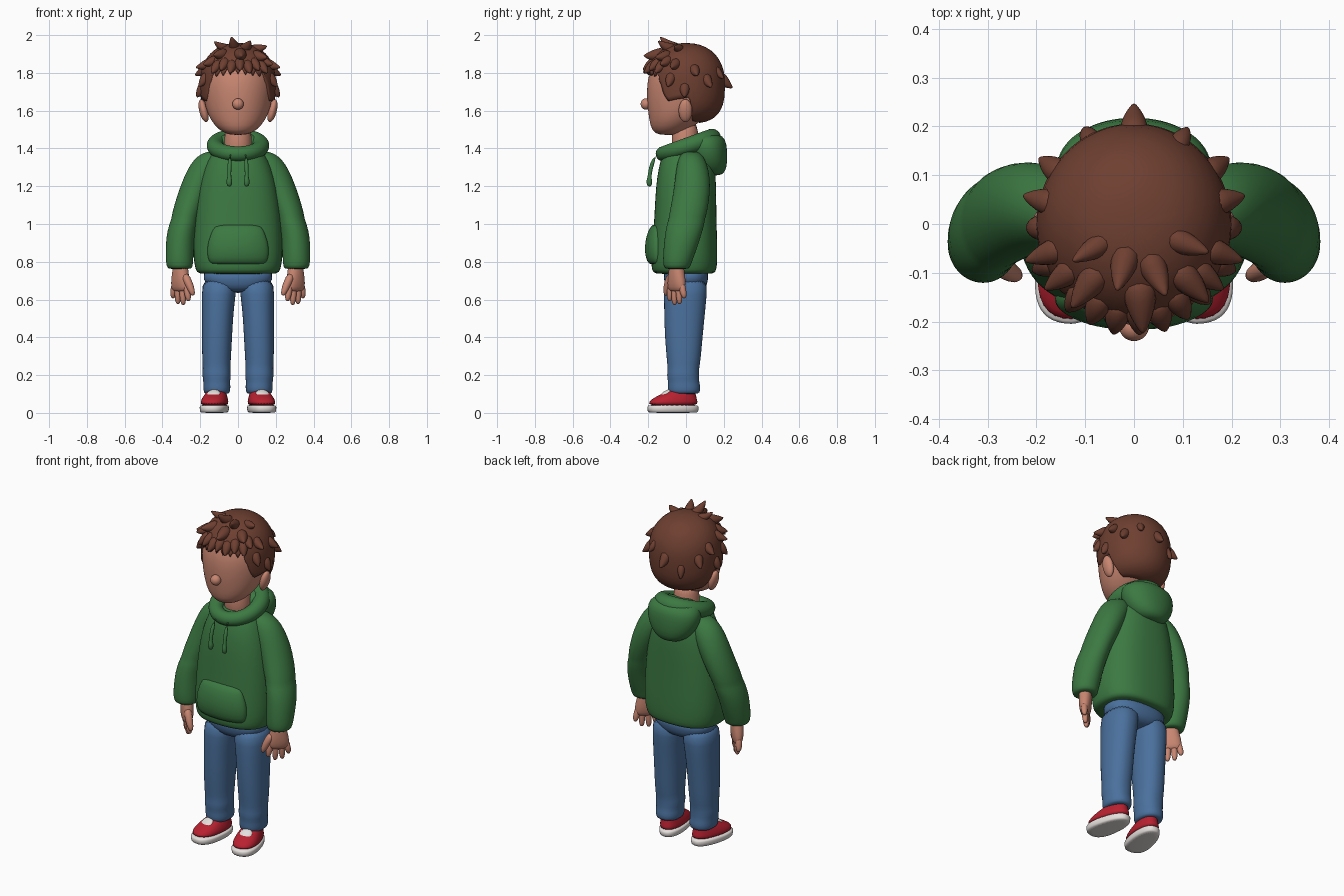
import bpy, bmesh
from math import sin, cos, pi, radians, acos, copysign
from mathutils import Vector, Matrix

if "Cube" in bpy.data.objects:
    bpy.data.objects.remove(bpy.data.objects["Cube"])


def material(name, r, g, b):
    m = bpy.data.materials.new(name)
    m.use_nodes = True
    m.diffuse_color = (r, g, b, 1)
    m.node_tree.nodes["Principled BSDF"].inputs["Base Color"].default_value = (r, g, b, 1)
    return m


SKIN = material("skin", .58, .24, .165)
HAIR = material("brown hair", .155, .05, .03)
GREEN = material("green cloth", .045, .19, .055)
DENIM = material("blue denim", .07, .165, .34)
RED = material("red canvas", .48, .015, .03)
WHITE = material("white rubber", .78, .74, .72)


def finish(name, bm, mat, subdivide=0):
    bmesh.ops.recalc_face_normals(bm, faces=bm.faces)
    for f in bm.faces:
        f.smooth = True
    mesh = bpy.data.meshes.new(name)
    bm.to_mesh(mesh)
    bm.free()
    mesh.materials.append(mat)
    ob = bpy.data.objects.new(name, mesh)
    bpy.context.collection.objects.link(ob)
    if subdivide:
        mod = ob.modifiers.new("smooth", 'SUBSURF')
        mod.levels = mod.render_levels = subdivide
    return ob


def skin(name, rings, mat, subdivide=1, caps=(True, True), closed=False):
    """Bridge equal rings of points into one surface."""
    bm = bmesh.new()
    vs = [[bm.verts.new(p) for p in ring] for ring in rings]
    n = len(vs[0])
    pairs = list(zip(vs, vs[1:])) + ([(vs[-1], vs[0])] if closed else [])
    for lo, hi in pairs:
        for i in range(n):
            j = (i + 1) % n
            bm.faces.new((lo[i], lo[j], hi[j], hi[i]))
    if caps[0] and not closed:
        bm.faces.new(vs[0])
    if caps[1] and not closed:
        bm.faces.new(vs[-1])
    return finish(name, bm, mat, subdivide)


def power(v, p):
    return copysign(abs(v) ** (2 / p), v)


def loft(name, sections, mat, p=2.0, segs=28, side=1, warp=None, subdivide=1):
    """Stack horizontal sections given as (z, cx, cy, rx, ry)."""
    rings = []
    for z, cx, cy, rx, ry in sections:
        ring = []
        for i in range(segs):
            a = 2 * pi * i / segs
            v = Vector((cx + rx * power(cos(a), p), cy + ry * power(sin(a), p), z))
            v = warp(v) if warp else v
            v.x *= side
            ring.append(v)
        rings.append(ring)
    return skin(name, rings, mat, subdivide)


def tube(name, path, radii, mat, segs=10, closed=False):
    pts = [Vector(p) for p in path]
    n = len(pts)
    rings = []
    for i, (p, r) in enumerate(zip(pts, radii)):
        nxt = pts[(i + 1) % n] if closed else pts[min(i + 1, n - 1)]
        prv = pts[i - 1] if closed else pts[max(i - 1, 0)]
        d = (nxt - prv).normalized()
        ref = Vector((0, 0, 1)) if abs(d.z) < .8 else Vector((0, 1, 0))
        u = d.cross(ref).normalized()
        w = u.cross(d)
        rings.append([p + r * (u * cos(2 * pi * k / segs) + w * sin(2 * pi * k / segs))
                      for k in range(segs)])
    return skin(name, rings, mat, closed=closed)


def ball(name, loc, size, mat, turn=Matrix()):
    bm = bmesh.new()
    m = Matrix.Translation(loc) @ turn @ Matrix.Diagonal((*size, 1))
    bmesh.ops.create_uvsphere(bm, u_segments=28, v_segments=18, radius=1, matrix=m)
    return finish(name, bm, mat)


# Head, nose and neck
loft("head", [(1.47, 0, -.095, .045, .05), (1.495, 0, -.085, .1, .098), (1.55, 0, -.055, .147, .14),
              (1.62, 0, -.022, .175, .183), (1.7, 0, -.012, .188, .198), (1.78, 0, -.005, .19, .198),
              (1.86, 0, 0, .16, .17), (1.92, 0, 0, .09, .1), (1.935, 0, 0, .03, .03)], SKIN)
ball("nose", (0, -.212, 1.635), (.03, .028, .03), SKIN)
loft("neck", [(1.33, 0, 0, .08, .075), (1.43, 0, -.005, .072, .07), (1.56, 0, -.005, .07, .07)], SKIN)

# Hair shell with a jagged hairline
CENTRE = Vector((0, 0, 1.745))


def scalp(a, phi):
    p = 2.25 if phi < pi / 2 else 3
    h = power(sin(phi), p)
    ry = .21 if cos(a) > 0 else .206
    return CENTRE + Vector((.2 * h * sin(a), -ry * h * cos(a), .213 * power(cos(phi), p)))


HAIRLINE = [(0, 1.815), (46, 1.8), (55, 1.69), (62, 1.65), (76, 1.66), (95, 1.67), (106, 1.545), (181, 1.535)]


def hairline(deg):
    for (d0, z0), (d1, z1) in zip(HAIRLINE, HAIRLINE[1:]):
        if deg <= d1:
            z = z0 + (z1 - z0) * (deg - d0) / (d1 - d0)
            break
    if deg < 50:
        z += .035 * (abs((deg + 6) % 12 - 6) / 6) - .022
    return z


SEGS, ROWS = 120, 18
columns = []
for i in range(SEGS):
    a = 2 * pi * i / SEGS
    deg = abs((i * 360 / SEGS + 180) % 360 - 180)
    c = (hairline(deg) - CENTRE.z) / .213
    p = 2.25 if c > 0 else 3
    end = acos(max(-1, min(1, copysign(abs(c) ** (p / 2), c))))
    col = [scalp(a, max(.02, end * k / ROWS)) for k in range(ROWS + 1)]
    tip = col[-1]
    col.append(Vector((tip.x * .84, tip.y * .84, tip.z + .004)))
    columns.append(col)
skin("hair", [[col[k] for col in columns] for k in range(ROWS + 2)], HAIR, 0, (True, False))


def tuft(deg, phi_deg, length, lift, r):
    a, phi = radians(deg), radians(phi_deg)
    p = scalp(a, phi)
    n = (p - CENTRE).normalized()
    t = (scalp(a, phi + .05) - p).normalized()
    path = [p - n * .03 - t * .02, p - n * .005 + t * length * .3,
            p + n * lift * .45 + t * length * .7, p + n * lift + t * length]
    tube("hair_tuft", path, [r, r * .95, r * .6, .003], HAIR, 8)


# Crown, back, side and fringe locks
for lock in [(-60, 22, .05, .045, .028), (-15, 18, .05, .062, .034), (25, 24, .05, .055, .034),
             (70, 26, .06, .035, .03), (-38, 40, .07, .04, .036), (5, 40, .08, .04, .04),
             (45, 44, .07, .04, .036), (180, 84, .06, .04, .034), (150, 72, .06, .018, .026),
             (-152, 92, .06, .018, .026)]:
    tuft(*lock)
for s in (1, -1):
    for deg, phi, length, lift in [(72, 60, .06, .042), (104, 70, .055, .035), (124, 84, .055, .035),
                                   (66, 82, .06, .025), (88, 92, .05, .02), (55, 55, .06, .035)]:
        tuft(s * deg, phi, length, lift, .032)
for k in range(-3, 4):
    tuft(k * 14 + 3, 58 + 4 * (k % 2), .07, .016, .032)

# Hoodie body, hood and front pocket
loft("hoodie_body", [(.735, 0, -.008, .195, .14), (.742, 0, -.01, .22, .167), (.775, 0, -.01, .228, .174),
                     (.82, 0, -.008, .237, .174), (.92, 0, -.005, .237, .17), (1.05, 0, -.003, .228, .164),
                     (1.2, 0, 0, .208, .16), (1.3, 0, .005, .18, .15), (1.37, 0, .005, .145, .13),
                     (1.41, 0, .005, .1, .1)], GREEN, 2.5, 36)
loop = [2 * pi * i / 28 for i in range(28)]
tube("hood_rim", [(.122 * sin(a), .008 - .13 * cos(a), 1.413 - .042 * cos(a)) for a in loop],
     [.046 - .005 * cos(a) for a in loop], GREEN, 14, True)
loft("hood_back", [(1.255, 0, .135, .05, .045), (1.275, 0, .13, .1, .08), (1.33, 0, .12, .145, .1),
                   (1.4, 0, .11, .165, .108), (1.45, 0, .105, .155, .105), (1.48, 0, .105, .11, .07)],
     GREEN, 2.1)


def wrap(v):
    v.y += .9 * v.x ** 2
    return v


loft("front_pocket", [(.785, 0, -.17, .13, .012), (.795, 0, -.175, .155, .032), (.85, 0, -.177, .166, .043),
                      (.91, 0, -.175, .158, .042), (.97, 0, -.17, .135, .03), (1.0, 0, -.165, .115, .01)],
     GREEN, 2.6, 32, warp=wrap)


def splay(v):
    """Widen the toe, then turn the foot outward."""
    v.x *= 1 - 1.0 * (v.y + .07)
    return Matrix.Rotation(radians(11), 3, 'Z') @ v + Vector((.108, 0, 0))


# Jeans seat
loft("jeans_seat", [(.635, 0, 0, .06, .07), (.66, 0, 0, .15, .105), (.7, 0, 0, .187, .118),
                    (.78, 0, 0, .19, .125)], DENIM, 2.4)

for s, side in ((1, "left"), (-1, "right")):
    ball(side + "_ear", (s * .182, -.003, 1.6), (.023, .036, .062), SKIN,
         Matrix.Rotation(s * .25, 4, 'Y'))

    # Drawstring with knotted end
    tube(side + "_drawstring", [(s * .04, -.15, 1.37), (s * .043, -.172, 1.345), (s * .046, -.188, 1.29),
                                (s * .046, -.194, 1.245), (s * .046, -.194, 1.235), (s * .046, -.194, 1.21),
                                (s * .046, -.193, 1.198)],
         [.012, .012, .011, .01, .016, .016, .008], GREEN)

    # Sleeve with elbow fold and cuff
    loft(side + "_sleeve", [(.762, .308, -.048, .05, .05), (.766, .308, -.048, .068, .07),
                            (.8, .31, -.045, .072, .076), (.835, .309, -.038, .074, .084),
                            (.93, .306, -.018, .076, .096), (1.0, .288, -.002, .076, .1),
                            (1.025, .28, .004, .073, .096), (1.06, .272, .012, .077, .1),
                            (1.16, .236, .03, .084, .098), (1.25, .198, .035, .088, .092),
                            (1.32, .163, .032, .088, .08), (1.365, .135, .028, .075, .06),
                            (1.385, .12, .025, .04, .035)], GREEN, side=s)

    # Hand set diagonally, with thumb and fingers
    def twist(v):
        return Matrix.Rotation(radians(43), 3, 'Z') @ v + Vector((.305, -.05, 0))

    loft(side + "_palm", [(.8, 0, 0, .04, .036), (.75, 0, 0, .045, .036), (.705, 0, 0, .058, .036),
                          (.665, 0, 0, .06, .03), (.64, 0, 0, .052, .02)], SKIN, 2.2, 20, s, twist)
    for k, (spread, tip) in enumerate([(-.046, .59), (-.015, .57), (.017, .575), (.046, .605)]):
        pts = [twist(Vector((spread * f, y, z))) for f, y, z in
               ((.9, 0, .69), (1.05, 0, .645), (1.2, .002, tip + .02), (1.22, .004, tip))]
        tube(side + "_finger", [(s * p.x, p.y, p.z) for p in pts], [.018, .019, .017, .008], SKIN)
    tube(side + "_thumb", [(s * .285, -.075, .735), (s * .262, -.095, .69), (s * .242, -.105, .64),
                           (s * .237, -.107, .62)], [.024, .023, .018, .008], SKIN)

    # Trouser leg with soft folds near the ankle
    loft(side + "_jeans_leg", [(.1, .112, -.01, .055, .065), (.105, .112, -.01, .07, .085),
                               (.14, .112, -.01, .073, .087), (.165, .113, -.013, .07, .082),
                               (.2, .113, -.016, .077, .086), (.235, .113, -.014, .073, .083),
                               (.28, .114, -.012, .076, .09), (.4, .111, -.012, .08, .1),
                               (.52, .108, -.008, .083, .108), (.63, .102, -.003, .09, .114),
                               (.72, .095, 0, .093, .115)], DENIM, 2.2, side=s)

    # Shoe: sole, upper and tongue
    loft(side + "_sole", [(0, 0, -.07, .062, .127), (.004, 0, -.07, .07, .136), (.036, 0, -.07, .073, .139),
                          (.043, 0, -.07, .068, .133)], WHITE, 2.4, 32, s, splay)
    loft(side + "_shoe", [(.035, 0, -.07, .069, .134), (.06, 0, -.069, .069, .131), (.08, 0, -.058, .064, .114),
                          (.1, 0, -.04, .056, .092), (.118, 0, -.022, .047, .07), (.125, 0, -.015, .035, .05)],
         RED, 2.3, 32, s, splay)
    spot = splay(Vector((0, -.112, .1)))
    ball(side + "_tongue", (s * spot.x, spot.y, spot.z), (.036, .036, .014), WHITE,
         Matrix.Rotation(s * radians(11), 4, 'Z') @ Matrix.Rotation(radians(36), 4, 'X'))
